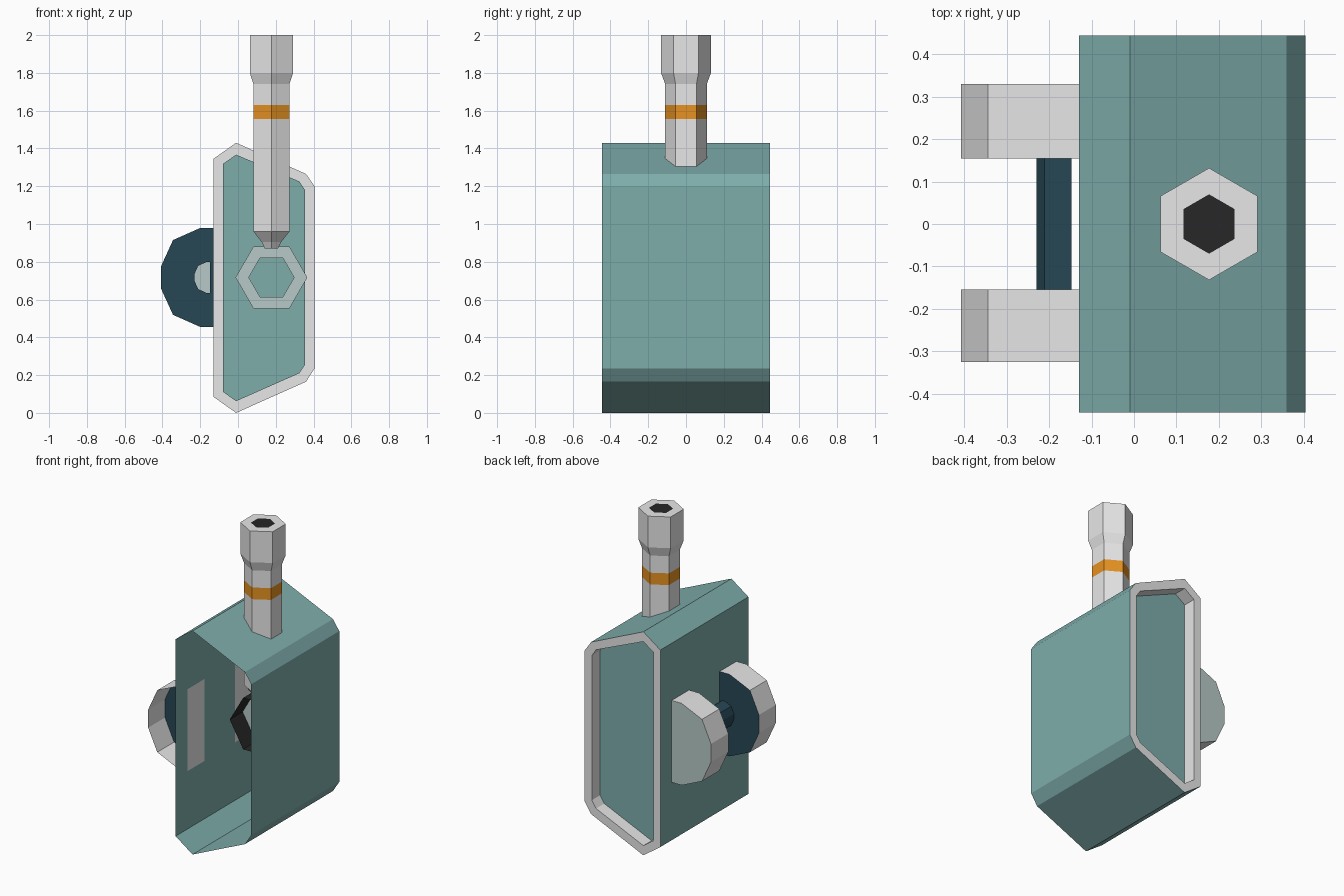
import bpy, bmesh, math

if "Cube" in bpy.data.objects:
    bpy.data.objects.remove(bpy.data.objects["Cube"])


def material(name, rgb):
    m = bpy.data.materials.new(name)
    m.diffuse_color = (*rgb, 1)
    m.use_nodes = True
    m.node_tree.nodes["Principled BSDF"].inputs["Base Color"].default_value = m.diffuse_color
    return m


TEAL = material("teal", (0.21, 0.42, 0.41))
GREY = material("light grey", (0.8, 0.8, 0.8))
DARK = material("dark teal", (0.02, 0.063, 0.091))
PALE = material("pale grey green", (0.474, 0.591, 0.571))
BLACK = material("black", (0.02, 0.02, 0.02))
ORANGE = material("orange", (0.81, 0.29, 0.016))


def loft(name, rings, mats, start=None, end=None):
    """Bridge successive rings; mats holds one material per band, start/end are cap materials."""
    bm = bmesh.new()
    used = list(dict.fromkeys([m for m in mats + [start, end] if m]))
    loops = [[bm.verts.new(p) for p in r] for r in rings]
    for a, b, m in zip(loops, loops[1:], mats):
        for i in range(len(a)):
            j = (i + 1) % len(a)
            bm.faces.new((a[i], a[j], b[j], b[i])).material_index = used.index(m)
    for loop, m in ((loops[0], start), (loops[-1], end)):
        if m:
            bm.faces.new(loop).material_index = used.index(m)
    bmesh.ops.recalc_face_normals(bm, faces=bm.faces[:])
    me = bpy.data.meshes.new(name)
    bm.to_mesh(me)
    bm.free()
    for m in used:
        me.materials.append(m)
    ob = bpy.data.objects.new(name, me)
    bpy.context.collection.objects.link(ob)
    return ob


def at_y(profile, y):
    return [(x, y, z) for x, z in profile]


def hexagon(cx, cy, r, turn=0):
    return [(cx + r * math.cos(math.radians(60 * i + turn)),
             cy + r * math.sin(math.radians(60 * i + turn))) for i in range(6)]


# Body: shell open at the front, framed recessed panel at the back
outer = [(-0.13, 0.085), (-0.01, 0.0), (0.36, 0.165), (0.405, 0.235),
         (0.405, 1.2), (0.36, 1.265), (-0.01, 1.43), (-0.13, 1.345)]
inner = [(-0.08, 0.112), (-0.01, 0.062), (0.325, 0.21), (0.355, 0.255),
         (0.355, 1.18), (0.325, 1.225), (-0.01, 1.367), (-0.08, 1.318)]
loft("body_shell",
     [at_y(outer, -0.445), at_y(outer, 0.445), at_y(inner, 0.445), at_y(inner, 0.362)],
     [TEAL, GREY, GREY], end=TEAL)

# Side spool: two half-round flanges on a thin core, open at the front
upper = [(-0.13, 0.262), (-0.2, 0.262), (-0.344, 0.198), (-0.408, 0.058)]
flange = upper + [(x, -z) for x, z in reversed(upper)]
core = [(-0.147 + (x + 0.13) * 0.3, z * 0.31) for x, z in flange]
stations = [(flange, -0.325), (flange, -0.155), (core, -0.155),
            (core, 0.155), (flange, 0.155), (flange, 0.33)]
loft("side_spool", [at_y([(x, z + 0.717) for x, z in p], y) for p, y in stations],
     [GREY, DARK, DARK, DARK, GREY], end=PALE)

# Hexagonal collar inside the body
big, small = hexagon(0.177, 0.717, 0.19), hexagon(0.177, 0.717, 0.12)
loft("inner_collar", [at_y(big, -0.065), at_y(big, 0.065), at_y(small, 0.065)],
     [BLACK, PALE])

# Upright hexagonal rod with orange band and dark bore
steps = [(0.04, 0.87), (0.06, 0.905), (0.11, 0.96), (0.11, 1.555), (0.11, 1.63),
         (0.11, 1.74), (0.132, 1.8), (0.132, 2.0), (0.07, 2.0)]
loft("upright_rod",
     [[(x, y, z) for x, y in hexagon(0.177, 0, r, 30)] for r, z in steps],
     [GREY, GREY, GREY, ORANGE, GREY, GREY, GREY, GREY], start=GREY, end=BLACK)
